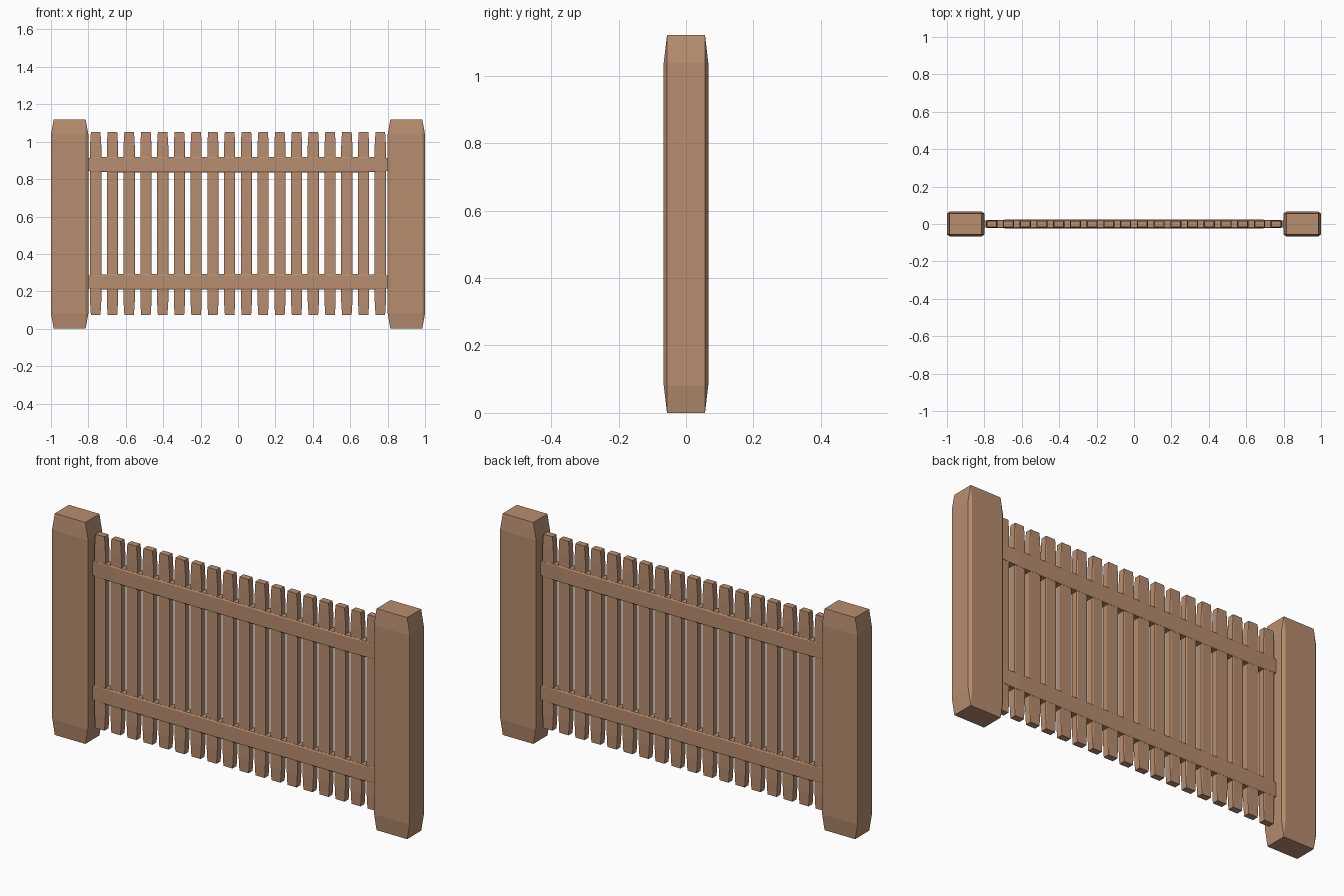
import bpy
import bmesh
from mathutils import Vector

if "Cube" in bpy.data.objects:
    bpy.data.objects.remove(bpy.data.objects["Cube"], do_unlink=True)

wood = bpy.data.materials.new("warm_wood")
wood.use_nodes = True
color = (0.48, 0.27, 0.16, 1)
wood.diffuse_color = color
wood.node_tree.nodes["Principled BSDF"].inputs["Base Color"].default_value = color


def board(name, center, size, bevel=0.073):
    """Unit cube with chamfered edges, stretched so the chamfer follows its proportions."""
    mesh = bpy.data.meshes.new(name)
    bm = bmesh.new()
    bmesh.ops.create_cube(bm, size=1)
    bmesh.ops.bevel(bm, geom=bm.edges[:], offset=bevel, segments=1, affect='EDGES')
    bmesh.ops.scale(bm, vec=Vector(size), verts=bm.verts)
    bm.to_mesh(mesh)
    bm.free()
    mesh.materials.append(wood)
    obj = bpy.data.objects.new(name, mesh)
    obj.location = center
    bpy.context.collection.objects.link(obj)


# End posts
for side, x in (("left", 0.9), ("right", -0.9)):
    board(side + "_post", (x, 0, 0.56), (0.2, 0.132, 1.12))

# Horizontal rails
for level, z in (("lower", 0.25), ("upper", 0.878)):
    board(level + "_rail", (0, 0, z), (1.602, 0.046, 0.083))

# Evenly spaced pickets
count = 18
for i in range(count):
    x = -0.761 + 1.522 * i / (count - 1)
    board(f"picket_{i + 1}", (x, 0, 0.563), (0.06, 0.038, 0.98))
